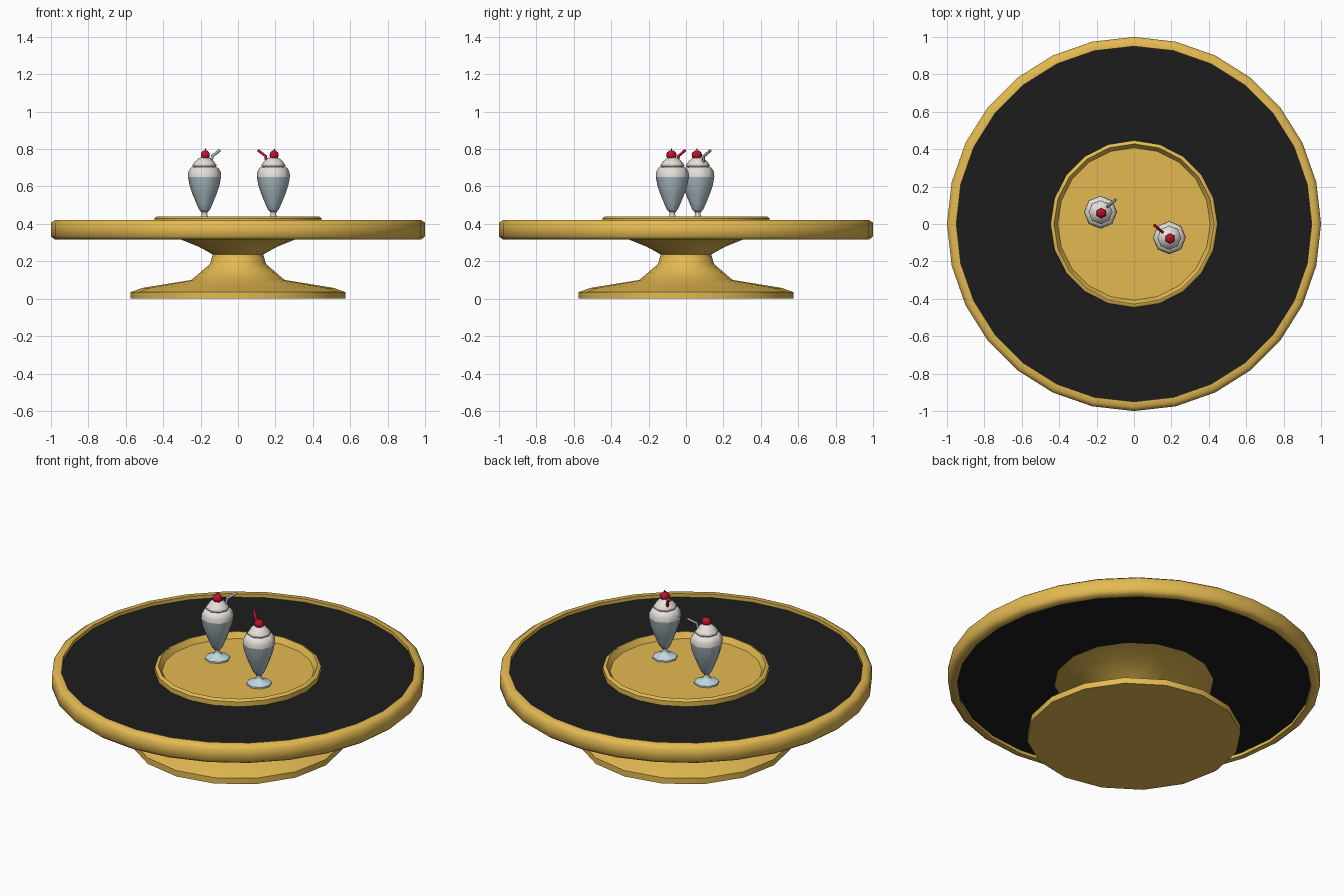
import bpy, bmesh, math
from mathutils import Vector

if "Cube" in bpy.data.objects:
    bpy.data.objects.remove(bpy.data.objects["Cube"])


def material(name, r, g, b):
    """Flat colour from 0-255 display values."""
    m = bpy.data.materials.new(name)
    m.diffuse_color = (*[(c / 255) ** 2.2 for c in (r, g, b)], 1)
    m.use_nodes = True
    m.node_tree.nodes["Principled BSDF"].inputs["Base Color"].default_value = m.diffuse_color
    return m


GOLD = material("gold", 227, 184, 82)
BLACK = material("black", 34, 34, 34)
GLASS = material("blue_grey_glass", 171, 189, 196)
FOOT = material("pale_blue_glass", 195, 216, 225)
CREAM = material("cream", 230, 223, 216)
BAND = material("grey_band", 178, 174, 171)
RED = material("cherry_red", 190, 24, 50)
STRAW = material("straw_grey", 168, 175, 182)


def finish(name, bm, mat, angle=30):
    bmesh.ops.remove_doubles(bm, verts=bm.verts, dist=1e-5)
    bmesh.ops.recalc_face_normals(bm, faces=bm.faces)
    mesh = bpy.data.meshes.new(name)
    bm.to_mesh(mesh)
    bm.free()
    mesh.materials.append(mat)
    ob = bpy.data.objects.new(name, mesh)
    bpy.context.collection.objects.link(ob)
    bpy.ops.object.select_all(action='DESELECT')
    ob.select_set(True)
    bpy.context.view_layer.objects.active = ob
    bpy.ops.object.shade_smooth_by_angle(angle=math.radians(angle))
    return ob


def lathe(name, profile, sides, mat, at=(0, 0), ring=False, angle=30):
    """Turn an (r, z) profile round z; ring=True closes the profile on itself,
    otherwise both ends are capped."""
    bm = bmesh.new()
    rings = []
    for r, z in profile:
        rings.append([bm.verts.new((at[0] + r * math.sin(math.tau * i / sides),
                                    at[1] + r * math.cos(math.tau * i / sides), z))
                      for i in range(sides)])
    pairs = list(zip(rings, rings[1:]))
    if ring:
        pairs.append((rings[-1], rings[0]))
    for a, b in pairs:
        for i in range(sides):
            j = (i + 1) % sides
            bm.faces.new((a[i], a[j], b[j], b[i]))
    if not ring:
        bm.faces.new(rings[0])
        bm.faces.new(rings[-1])
    return finish(name, bm, mat, angle)


def tube(name, points, radius, sides, mat):
    """Straight-segmented rod along the points."""
    bm = bmesh.new()
    pts = [Vector(p) for p in points]
    rings = []
    for k, p in enumerate(pts):
        d = (pts[min(k + 1, len(pts) - 1)] - pts[max(k - 1, 0)]).normalized()
        u = d.cross(Vector((0.3, -0.9, 0.1))).normalized()
        v = d.cross(u)
        rings.append([bm.verts.new(p + radius * (u * math.cos(math.tau * i / sides)
                                                 + v * math.sin(math.tau * i / sides)))
                      for i in range(sides)])
    for a, b in zip(rings, rings[1:]):
        for i in range(sides):
            j = (i + 1) % sides
            bm.faces.new((a[i], a[j], b[j], b[i]))
    bm.faces.new(rings[0])
    bm.faces.new(rings[-1])
    return finish(name, bm, mat, 65)


# Pedestal: wide foot, narrow waist, flare under the top
lathe("pedestal", [(0.575, 0), (0.575, 0.035), (0.51, 0.058), (0.25, 0.10),
                   (0.15, 0.185), (0.135, 0.237), (0.21, 0.278), (0.31, 0.318),
                   (0.448, 0.338)], 16, GOLD, angle=45)

# Table top: gold rim round a black disc
lathe("table_rim", [(0.95, 0.317), (0.98, 0.317), (1.0, 0.333), (1.0, 0.406),
                    (0.978, 0.422), (0.95, 0.422)], 28, GOLD, ring=True, angle=60)
lathe("black_top", [(0.952, 0.335), (0.952, 0.402)], 28, BLACK)

# Centre tray: raised lip and recessed floor
lathe("tray", [(0.447, 0.39), (0.447, 0.43), (0.434, 0.44), (0.428, 0.44),
               (0.408, 0.408)], 20, GOLD, angle=45)


def sundae(side, x, y, lean, straw_mat):
    at = (x, y)

    def part(name, profile, mat, sides=8, centre=at):
        lathe(side + name, profile, sides, mat, centre, angle=65)

    # Glass
    part("_glass_foot", [(0.068, 0.408), (0.068, 0.417), (0.03, 0.43),
                         (0.018, 0.44), (0.014, 0.453), (0.018, 0.468)], FOOT)
    part("_glass_bowl", [(0.018, 0.464), (0.03, 0.478), (0.044, 0.51), (0.063, 0.556),
                         (0.08, 0.605), (0.0885, 0.652)], GLASS)
    # Cream, rim band and topping
    part("_cream", [(0.0885, 0.652), (0.087, 0.678), (0.074, 0.70),
                    (0.058, 0.704)], CREAM)
    part("_rim_band", [(0.056, 0.702), (0.064, 0.708), (0.064, 0.716),
                       (0.058, 0.719)], BAND)
    part("_whipped_topping", [(0.061, 0.718), (0.052, 0.732), (0.03, 0.752),
                              (0.012, 0.758)], CREAM)
    # Cherry with its stem
    cx, cy = x + 0.004, y - 0.005
    part("_cherry", [(0.01, 0.742), (0.024, 0.754), (0.028, 0.768),
                     (0.024, 0.782), (0.01, 0.793)], RED, 6, (cx, cy))
    tube(side + "_cherry_stem", [(cx, cy, 0.785), (cx + 0.002, cy, 0.802)], 0.003, 5, RED)
    # Bent straw
    tube(side + "_straw", [(x + lean * 0.033, y + 0.028, 0.715),
                           (x + lean * 0.042, y + 0.033, 0.763),
                           (x + lean * 0.081, y + 0.068, 0.793)], 0.0078, 6, straw_mat)


sundae("left", -0.179, 0.063, 1, STRAW)
sundae("right", 0.189, -0.073, -1, RED)
